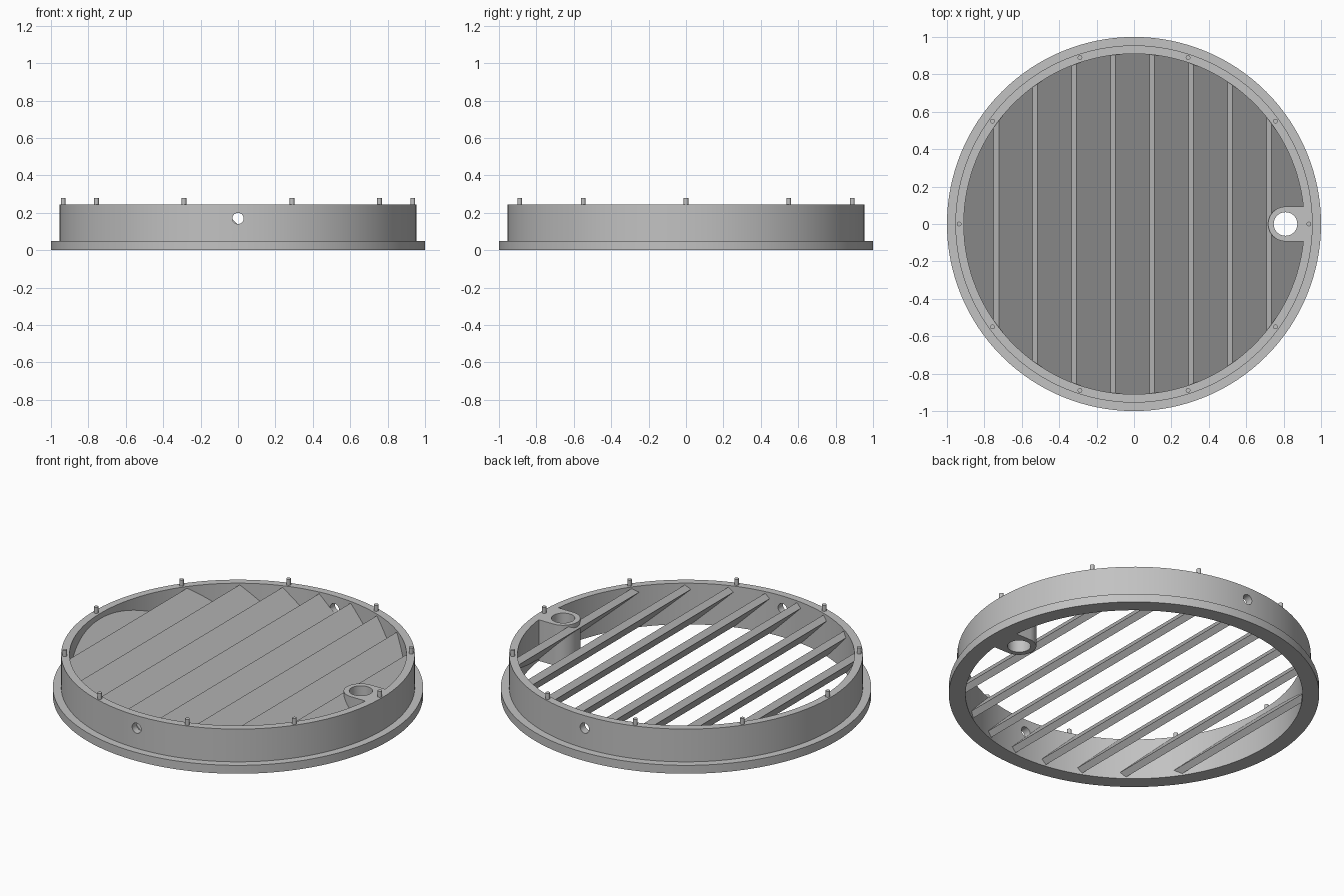
import bpy, bmesh, math
from mathutils import Matrix

if "Cube" in bpy.data.objects:
    bpy.data.objects.remove(bpy.data.objects["Cube"])

grey = bpy.data.materials.new("plain_grey")
grey.use_nodes = True
colour = (0.54, 0.54, 0.54, 1)
grey.diffuse_color = colour
grey.node_tree.nodes["Principled BSDF"].inputs["Base Color"].default_value = colour

TOP = 0.245      # height of the ring
BORE = 0.91      # inner radius of the ring


def finish(name, bm):
    bmesh.ops.recalc_face_normals(bm, faces=bm.faces)
    mesh = bpy.data.meshes.new(name)
    bm.to_mesh(mesh)
    bm.free()
    mesh.materials.append(grey)
    obj = bpy.data.objects.new(name, mesh)
    bpy.context.collection.objects.link(obj)
    return obj


def add_rod(bm, radius, length, centre, sides=32, turn=Matrix()):
    bmesh.ops.create_cone(bm, cap_ends=True, segments=sides, radius1=radius,
                          radius2=radius, depth=length,
                          matrix=Matrix.Translation(centre) @ turn)


def rod(name, *args, **kwargs):
    bm = bmesh.new()
    add_rod(bm, *args, **kwargs)
    return finish(name, bm)


def add_prism(bm, outline, direction):
    face = bm.faces.new([bm.verts.new(p) for p in outline])
    moved = bmesh.ops.extrude_face_region(bm, geom=[face])["geom"]
    verts = [v for v in moved if isinstance(v, bmesh.types.BMVert)]
    bmesh.ops.translate(bm, vec=direction, verts=verts)


def select_only(obj):
    bpy.ops.object.select_all(action="DESELECT")
    obj.select_set(True)
    bpy.context.view_layer.objects.active = obj


def boolean(obj, cutter, operation):
    cutter.hide_render = True
    mod = obj.modifiers.new("cut", "BOOLEAN")
    mod.operation, mod.object, mod.solver = operation, cutter, "EXACT"
    select_only(obj)
    bpy.ops.object.modifier_apply(modifier=mod.name)


# Flanged ring, turned from a profile
bm = bmesh.new()
profile = [(BORE, 0), (1, 0), (1, 0.05), (0.955, 0.05), (0.955, TOP), (BORE, TOP)]
verts = [bm.verts.new((r, 0, z)) for r, z in profile]
edges = [bm.edges.new((v, verts[i - 1])) for i, v in enumerate(verts)]
bmesh.ops.spin(bm, geom=verts + edges, cent=(0, 0, 0), axis=(0, 0, 1),
               angle=math.tau, steps=128, use_duplicate=False)
bmesh.ops.remove_doubles(bm, verts=bm.verts, dist=0.0001)
ring = finish("flanged_ring", bm)

# Cross holes through the front and back walls
drill = rod("cross_drill", 0.03, 3, (0, 0, 0.17), turn=Matrix.Rotation(math.pi / 2, 4, "X"))
boolean(ring, drill, "DIFFERENCE")

# Slanted slats, trimmed to the bore
bm = bmesh.new()
PITCH, THICK, WIDTH = 0.2083, 0.038, 0.28
s = math.sqrt(0.5)
for k in range(-1, 8):
    x, z = -0.723 + k * PITCH, 0.235
    w, t = WIDTH * s, THICK * s
    outline = [(x, -1, z), (x + w, -1, z - w), (x + w - t, -1, z - w - t), (x - t, -1, z - t)]
    add_prism(bm, outline, (0, 2, 0))
slats = finish("slats", bm)
trim = rod("bore_trim", BORE + 0.004, 2, (0, 0, 0), sides=128)
boolean(slats, trim, "INTERSECT")

# Side boss joined to the wall, with a vertical hole
BX, BR = 0.81, 0.093
bm = bmesh.new()
arc = [math.pi / 2 + math.pi * i / 24 for i in range(25)]
outline = [(BX + BR * math.cos(a), BR * math.sin(a), 0) for a in arc]
outline += [(0.925, -BR, 0), (0.925, BR, 0)]
add_prism(bm, outline, (0, 0, TOP))
boss = finish("side_boss", bm)
bore = rod("boss_drill", 0.063, 2, (BX, 0, 0), sides=48)
for part in (boss, slats):
    boolean(part, bore, "DIFFERENCE")

# Locating pins around the rim
bm = bmesh.new()
for i in range(10):
    a = math.tau * i / 10
    add_rod(bm, 0.0125, 0.055, (0.935 * math.cos(a), 0.935 * math.sin(a), 0.2525), sides=20)
pins = finish("rim_pins", bm)

for cutter in (drill, trim, bore):
    bpy.data.objects.remove(cutter)

for part in (ring, slats, boss, pins):
    select_only(part)
    bpy.ops.object.shade_smooth_by_angle(angle=math.radians(30))
